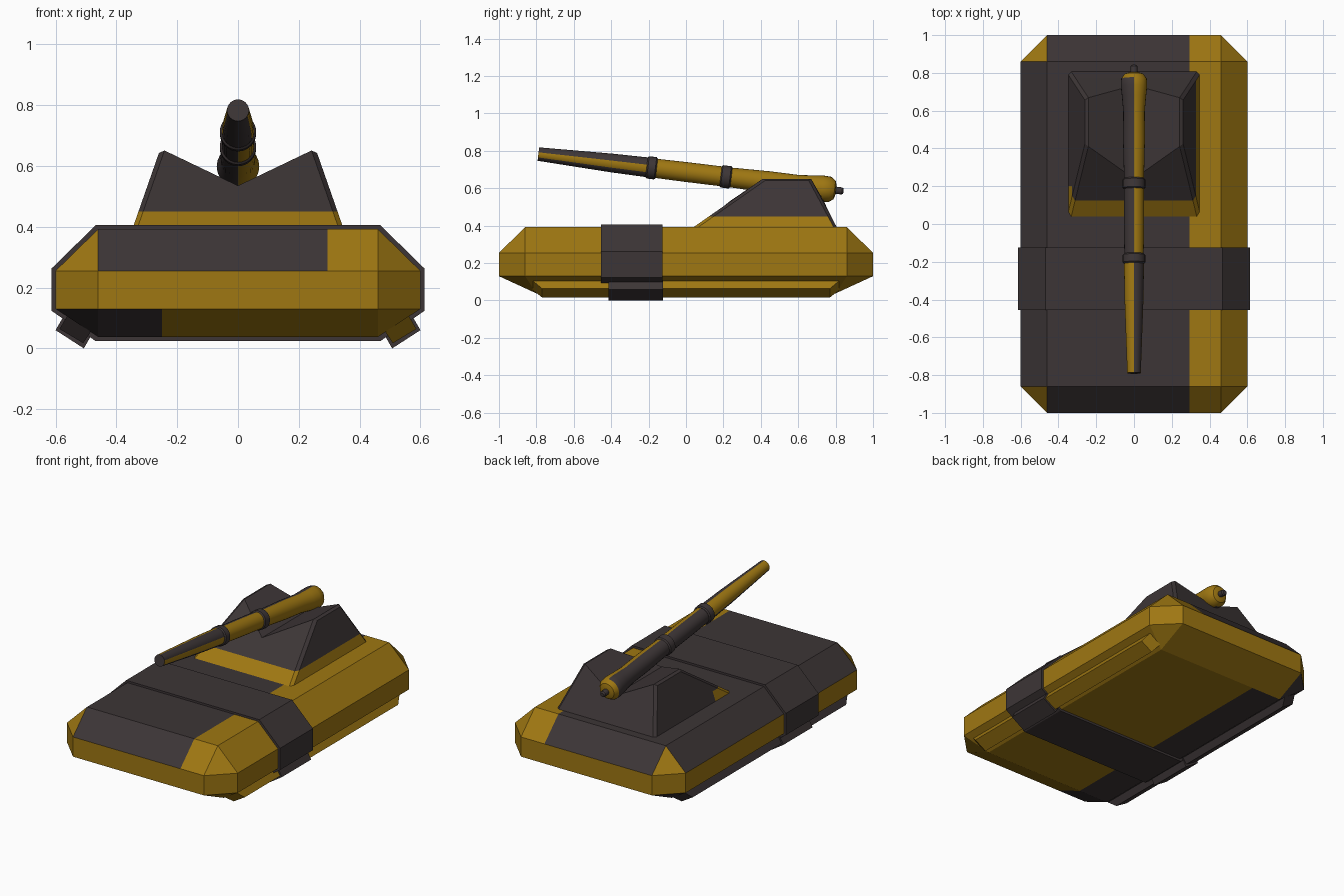
import bpy, bmesh, math
from mathutils import Vector

if "Cube" in bpy.data.objects:
    bpy.data.objects.remove(bpy.data.objects["Cube"])


def material(name, rgb):
    m = bpy.data.materials.new(name)
    m.diffuse_color = (*rgb, 1)
    m.use_nodes = True
    m.node_tree.nodes["Principled BSDF"].inputs["Base Color"].default_value = m.diffuse_color
    return m


MATS = [material("ochre yellow", (0.345, 0.185, 0.006)),
        material("charcoal brown", (0.046, 0.036, 0.037))]
YELLOW, DARK = 0, 1


def finish(name, bm, rule):
    """Turn a bmesh into an object, colouring faces by rule(centre, normal)."""
    bmesh.ops.recalc_face_normals(bm, faces=bm.faces[:])
    bm.normal_update()
    for f in bm.faces:
        f.material_index = rule(f.calc_center_median(), f.normal)
    me = bpy.data.meshes.new(name)
    bm.to_mesh(me)
    bm.free()
    for m in MATS:
        me.materials.append(m)
    ob = bpy.data.objects.new(name, me)
    bpy.context.collection.objects.link(ob)
    return ob


def loft(rings, bm=None):
    """Closed solid through rings of equal point count."""
    bm = bm or bmesh.new()
    vs = [[bm.verts.new(p) for p in r] for r in rings]
    n = len(vs[0])
    for a, b in zip(vs, vs[1:]):
        for i in range(n):
            j = (i + 1) % n
            bm.faces.new((a[i], a[j], b[j], b[i]))
    bm.faces.new(vs[0][::-1])
    bm.faces.new(vs[-1])
    return bm


def cut(bm, co, no):
    bmesh.ops.bisect_plane(bm, geom=bm.verts[:] + bm.edges[:] + bm.faces[:],
                           plane_co=co, plane_no=no, dist=1e-5)


# Hull: convex hull of a box with every edge chamfered
bm = bmesh.new()
for sx in (-1, 1):
    for sy in (-1, 1):
        for x, y, z in ((.46, .86, .392), (.6, .86, .255), (.46, 1, .255),
                        (.6, .86, .13), (.46, 1, .13), (.46, .8, .038)):
            bm.verts.new((sx * x, sy * y, z))
bmesh.ops.convex_hull(bm, input=bm.verts[:])
bmesh.ops.dissolve_limit(bm, angle_limit=.01, verts=bm.verts[:], edges=bm.edges[:])
cut(bm, (.295, 0, 0), (1, 0, 0))
cut(bm, (-.25, 0, 0), (1, 0, 0))


def hull_paint(c, n):
    corner = abs(n.x) > .2 and abs(n.y) > .2
    if n.z > .2:
        return YELLOW if corner or c.x > .295 else DARK
    if n.z < -.2:
        if n.y > .2 and not corner:
            return YELLOW
        return DARK if c.x < -.25 else YELLOW
    return YELLOW


finish("hull", bm, hull_paint)

# Dark band wrapped around the hull
half = [(.468, .405), (.614, .262), (.614, .124), (.468, .024)]
prof = half + [(-x, z) for x, z in reversed(half)]
finish("hull_band", loft([[(x, y, z) for x, z in prof] for y in (-.455, -.125)]),
       lambda c, n: DARK)

# Skids on the lower chamfers, each with a band piece around it
for side, s, col in (("right", 1, YELLOW), ("left", -1, DARK)):
    sec = [(.587, .064, .77), (.509, .017, .77), (.484, .055, .82), (.562, .106, .82)]
    finish(side + "_skid", loft([[(s * x, k * y, z) for x, z, y in sec] for k in (-1, 1)]),
           lambda c, n, col=col: col)
    sec = [(.60, .06), (.507, 0), (.478, .05), (.572, .108)]
    finish(side + "_skid_band", loft([[(s * x, y, z) for x, z in sec] for y in (-.415, -.122)]),
           lambda c, n: DARK)

# Turret: tapered block with a V-shaped cradle along its top
sections = [
    [(-.35, .03, .385), (.35, .03, .385), (.255, .42, .657), (0, .24, .535), (-.255, .42, .657)],
    [(-.35, .81, .385), (.35, .81, .385), (.255, .665, .657), (0, .735, .535), (-.255, .665, .657)],
]
bm = loft(sections)
edges = [e for e in bm.edges if all(abs(v.co.x) > .1 for v in e.verts)
         and max(v.co.z for v in e.verts) > .5]
bmesh.ops.bevel(bm, geom=edges, offset=.015, segments=1, affect='EDGES')
cut(bm, (0, 0, .45), (0, 0, 1))
cut(bm, (0, .2, 0), (0, 1, 0))


def turret_paint(c, n):
    if c.z > .45 or n.y > .3:
        return DARK
    return YELLOW if c.x > -.25 or c.y < .2 else DARK


finish("turret", bm, turret_paint)

# Gun: lathed parts along y, tilted so the muzzle is raised
SEG = 24
TILT = math.atan(.1215)


def lathe(name, profile, rule):
    rings = [[(r * math.cos(math.tau * i / SEG), y, r * math.sin(math.tau * i / SEG))
              for i in range(SEG)] for y, r in profile]
    ob = finish(name, loft(rings), rule)
    ob.rotation_euler.x = -TILT
    ob.location.z = .687
    bpy.ops.object.select_all(action='DESELECT')
    ob.select_set(True)
    bpy.context.view_layer.objects.active = ob
    bpy.ops.object.shade_smooth_by_angle(angle=math.radians(35))


def muzzle_paint(c, n):
    a = math.degrees(math.atan2(c.z, c.x)) % 360
    if abs(n.y) > .9:
        return DARK
    return YELLOW if 90 < a < 195 or a > 330 or a < 10 else DARK


lathe("barrel_front", [(-.795, .036), (-.6, .043), (-.4, .050), (-.2, .053)], muzzle_paint)
lathe("barrel_front_ring", [(-.212, .053), (-.205, .060), (-.165, .060), (-.158, .053)],
      lambda c, n: DARK)
lathe("barrel_rear", [(-.19, .051), (.0, .053), (.25, .053), (.45, .058), (.60, .057),
                      (.68, .064), (.735, .070), (.775, .068), (.80, .050), (.807, .030)],
      lambda c, n: YELLOW if c.x > 0 or c.y > .755 else DARK)
lathe("barrel_rear_ring", [(.187, .053), (.193, .060), (.237, .060), (.244, .053)],
      lambda c, n: DARK)
lathe("breech_pin", [(.79, .019), (.84, .019), (.848, .013)], lambda c, n: DARK)
